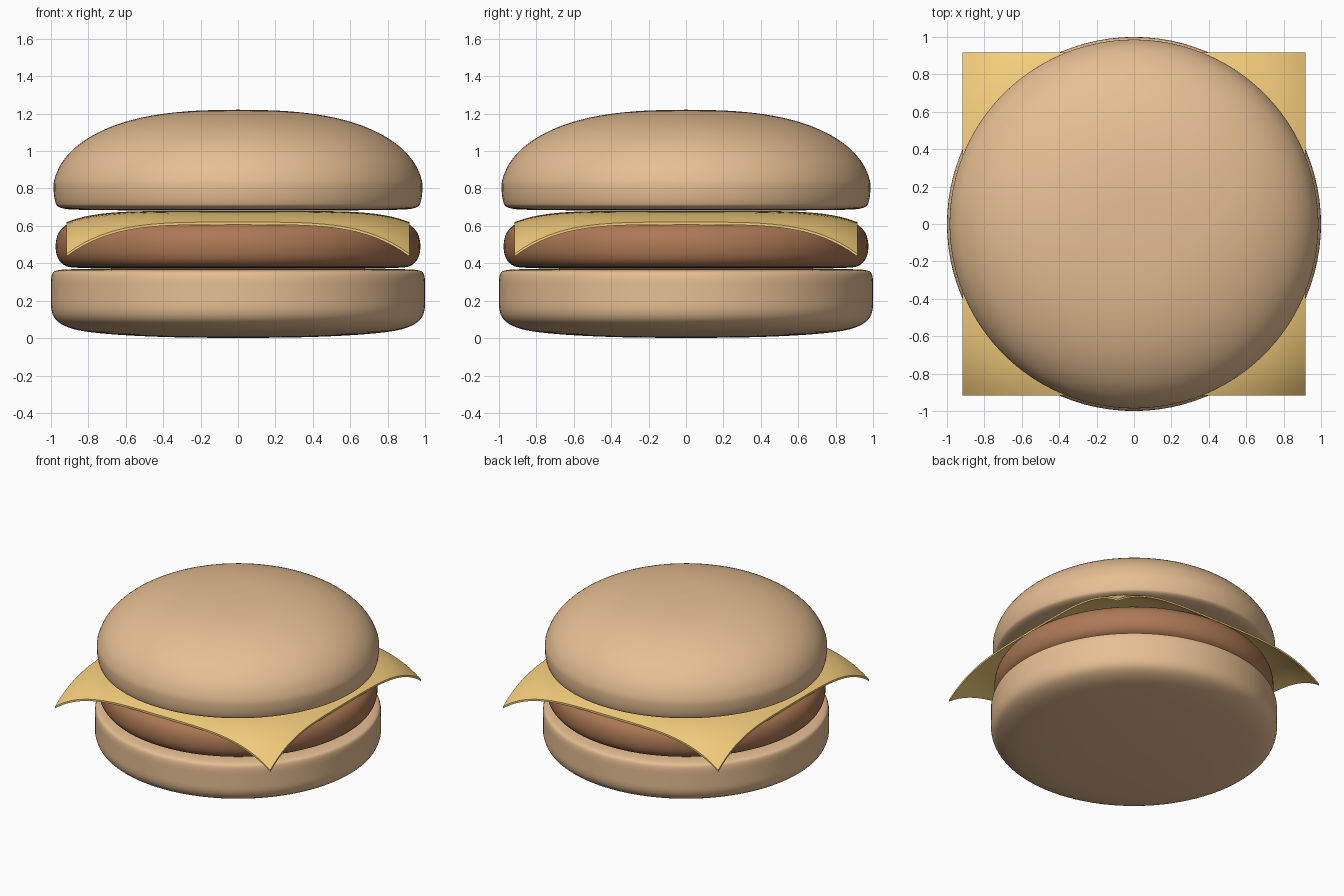
import bpy, bmesh, math

if "Cube" in bpy.data.objects:
    bpy.data.objects.remove(bpy.data.objects["Cube"])


def material(name, rgb):
    m = bpy.data.materials.new(name)
    m.diffuse_color = (*rgb, 1)
    m.use_nodes = True
    m.node_tree.nodes["Principled BSDF"].inputs["Base Color"].default_value = m.diffuse_color
    return m


def finish(bm, name, mat):
    bmesh.ops.recalc_face_normals(bm, faces=bm.faces)
    mesh = bpy.data.meshes.new(name)
    bm.to_mesh(mesh)
    bm.free()
    obj = bpy.data.objects.new(name, mesh)
    bpy.context.collection.objects.link(obj)
    mesh.materials.append(mat)
    bpy.ops.object.select_all(action='DESELECT')
    obj.select_set(True)
    bpy.context.view_layer.objects.active = obj
    bpy.ops.object.shade_smooth_by_angle(angle=math.radians(40))
    return obj


def rounded(pts, rounds=3):
    # corner cutting turns a coarse profile into a smooth one
    for _ in range(rounds):
        out = [pts[0]]
        for (r0, z0), (r1, z1) in zip(pts, pts[1:]):
            out += [(r0 * .75 + r1 * .25, z0 * .75 + z1 * .25),
                    (r0 * .25 + r1 * .75, z0 * .25 + z1 * .75)]
        pts = out + [pts[-1]]
    return pts


def lathe(name, profile, mat, sides=96):
    bm = bmesh.new()
    verts = [bm.verts.new((r, 0, z)) for r, z in rounded(profile)]
    edges = [bm.edges.new(pair) for pair in zip(verts, verts[1:])]
    bmesh.ops.spin(bm, geom=verts + edges, cent=(0, 0, 0), axis=(0, 0, 1),
                   angle=math.tau, steps=sides)
    bmesh.ops.remove_doubles(bm, verts=bm.verts, dist=1e-4)
    return finish(bm, name, mat)


bread = material("bread", (0.80, 0.52, 0.29))
meat = material("meat", (0.42, 0.19, 0.09))
yellow = material("cheese", (0.90, 0.61, 0.20))

# bottom bun, patty and top bun
lathe("bottom_bun", [(0, 0), (.45, .005), (.82, .03), (.95, .07), (1, .13),
                     (1, .24), (1, .34), (.975, .365), (.85, .37), (0, .375)], bread)
lathe("patty", [(0, .37), (.88, .37), (.945, .395), (.975, .45), (.975, .53),
                (.945, .59), (.87, .635), (0, .65)], meat)
lathe("top_bun", [(0, .683), (.85, .683), (.965, .695), (.98, .735), (.987, .79),
                  (.985, .85), (.94, .95), (.84, 1.05), (.68, 1.135), (.48, 1.19),
                  (.25, 1.217), (0, 1.221)], bread)

# square cheese slice, drooping at the rim and more at the corners
half = .917
bm = bmesh.new()
bmesh.ops.create_grid(bm, x_segments=40, y_segments=40, size=half)
for v in bm.verts:
    a, b = abs(v.co.x) / half, abs(v.co.y) / half
    rim = 1 - (1 - a ** 6) * (1 - b ** 6)
    v.co.z = .68 - .06 * rim - .17 * (a * b) ** 4
top = list(bm.faces)
ret = bmesh.ops.extrude_face_region(bm, geom=top, use_keep_orig=True)
for v in ret["geom"]:
    if isinstance(v, bmesh.types.BMVert):
        v.co.z -= .014
finish(bm, "cheese_slice", yellow)
